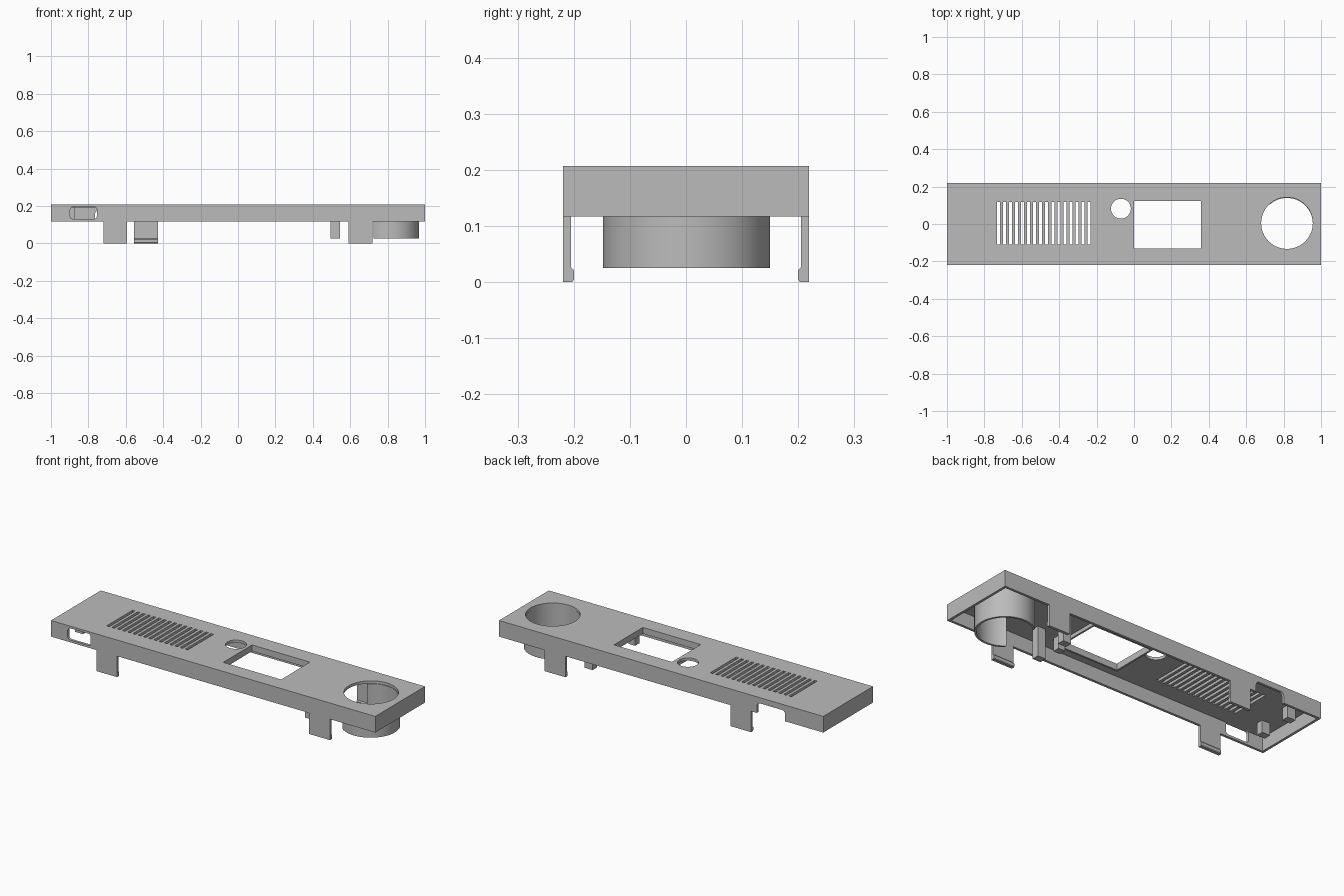
import bpy, bmesh, math
from mathutils import Matrix, Vector

old = bpy.data.objects.get("Cube")
if old:
    bpy.data.objects.remove(old)

grey = bpy.data.materials.new("mid_grey")
grey.use_nodes = True
grey.diffuse_color = (0.5, 0.5, 0.5, 1)
grey.node_tree.nodes["Principled BSDF"].inputs["Base Color"].default_value = (0.5, 0.5, 0.5, 1)

# Main heights and sizes
TOP, RIM, UNDER = 0.207, 0.117, 0.192
HALF_Y, WALL = 0.219, 0.014
DIAL_X, BORE, COLLAR = 0.818, 0.138, 0.149


def add_box(bm, x0, x1, y0, y1, z0, z1, radius=0):
    """Box between limits; radius rounds the edges that run along y."""
    size = Vector((x1 - x0, y1 - y0, z1 - z0))
    mid = Vector((x0 + x1, y0 + y1, z0 + z1)) / 2
    verts = bmesh.ops.create_cube(bm, size=1, matrix=Matrix.LocRotScale(mid, None, size))["verts"]
    if radius:
        edges = {e for v in verts for e in v.link_edges
                 if abs(e.verts[0].co.y - e.verts[1].co.y) > 1e-4}
        bmesh.ops.bevel(bm, geom=list(edges), offset=radius, segments=5,
                        profile=0.5, affect='EDGES')


def add_cylinder(bm, x, y, r, z0, z1, sides=64):
    bmesh.ops.create_cone(bm, cap_ends=True, segments=sides, radius1=r, radius2=r,
                          depth=z1 - z0, matrix=Matrix.Translation((x, y, (z0 + z1) / 2)))


def finish(name, bm):
    bmesh.ops.recalc_face_normals(bm, faces=bm.faces)
    mesh = bpy.data.meshes.new(name)
    bm.to_mesh(mesh)
    bm.free()
    mesh.materials.append(grey)
    obj = bpy.data.objects.new(name, mesh)
    bpy.context.collection.objects.link(obj)
    return obj


def cut(obj, bm):
    """Subtract the solids in bm from obj and discard the cutter."""
    cutter = finish("cutter", bm)
    cutter.hide_render = True
    mod = obj.modifiers.new("cut", 'BOOLEAN')
    mod.operation, mod.solver, mod.object = 'DIFFERENCE', 'EXACT', cutter
    bpy.context.view_layer.objects.active = obj
    bpy.ops.object.modifier_apply(modifier=mod.name)
    bpy.data.objects.remove(cutter)


def smooth(obj):
    bpy.ops.object.select_all(action='DESELECT')
    obj.select_set(True)
    bpy.context.view_layer.objects.active = obj
    bpy.ops.object.shade_smooth_by_angle(angle=math.radians(30))


# Cover: open-bottomed shell
bm = bmesh.new()
add_box(bm, -1, 1, -HALF_Y, HALF_Y, RIM, TOP)
cover = finish("cover", bm)
bm = bmesh.new()
add_box(bm, -1 + WALL, 1 - WALL, -HALF_Y + WALL, HALF_Y - WALL, 0, UNDER)
cut(cover, bm)

# Openings in the top: vent slots, button hole, display window, dial hole
bm = bmesh.new()
for i in range(16):
    x = -0.733 + i * 0.0323
    add_box(bm, x, x + 0.016, -0.11, 0.118, 0.15, 0.3)
add_cylinder(bm, -0.07, 0.082, 0.053, 0.15, 0.3, 48)
add_box(bm, 0, 0.357, -0.13, 0.124, 0.15, 0.3)
add_cylinder(bm, DIAL_X, 0.005, BORE, 0.15, 0.3)
cut(cover, bm)

# Openings in the walls: rounded front port and open rear notch
bm = bmesh.new()
add_box(bm, -0.897, -0.755, -0.3, -0.19, 0.13, 0.195, 0.015)
add_box(bm, -0.765, -0.59, 0.19, 0.3, 0.05, 0.175, 0.02)
cut(cover, bm)
smooth(cover)

# Frame under the display window
bm = bmesh.new()
add_box(bm, -0.01, 0.367, -0.14, 0.134, 0.172, UNDER)
frame = finish("window_frame", bm)
bm = bmesh.new()
add_box(bm, 0, 0.357, -0.13, 0.124, 0.1, 0.3)
cut(frame, bm)

# Dial collar, cut off flat on its inner side
bm = bmesh.new()
add_cylinder(bm, DIAL_X, 0.001, COLLAR, 0.025, UNDER)
collar = finish("dial_collar", bm)
bm = bmesh.new()
add_cylinder(bm, DIAL_X, 0.001, BORE, 0, 0.3)
cut(collar, bm)
bm = bmesh.new()
add_box(bm, 0.5, 0.724, -0.3, 0.3, 0, 0.3)
cut(collar, bm)
smooth(collar)

# Snap clips: hooked profile extruded along x
hook = [(0, 0), (0, RIM), (WALL, RIM), (WALL, 0.027),
        (0.019, 0.021), (0.019, 0.004), (0.016, 0)]
for name, x0, x1, side in (("front_right_clip", -0.72, -0.593, -1),
                           ("front_left_clip", 0.59, 0.72, -1),
                           ("back_right_clip", -0.555, -0.428, 1),
                           ("back_left_clip", 0.59, 0.72, 1)):
    bm = bmesh.new()
    face = bm.faces.new([bm.verts.new((x0, side * (HALF_Y - d), z)) for d, z in hook])
    ext = bmesh.ops.extrude_face_region(bm, geom=[face])["geom"]
    bmesh.ops.translate(bm, vec=(x1 - x0, 0, 0),
                        verts=[v for v in ext if isinstance(v, bmesh.types.BMVert)])
    # The extrusion leaves the starting face in place as the end cap
    finish(name, bm)

# Support posts: long pair beside the dial, short pair at the far end
for label, x, foot in (("long", 0.52, 0.026), ("short", -0.9, 0.125)):
    for end, y in (("front", -0.096), ("back", 0.096)):
        bm = bmesh.new()
        add_box(bm, x - 0.025, x + 0.025, y - 0.02, y + 0.02, foot, UNDER)
        finish(f"{end}_{label}_post", bm)

# Small stud beside the window
bm = bmesh.new()
add_box(bm, 0.37, 0.41, -0.12, -0.08, 0.12, UNDER)
finish("window_stud", bm)
